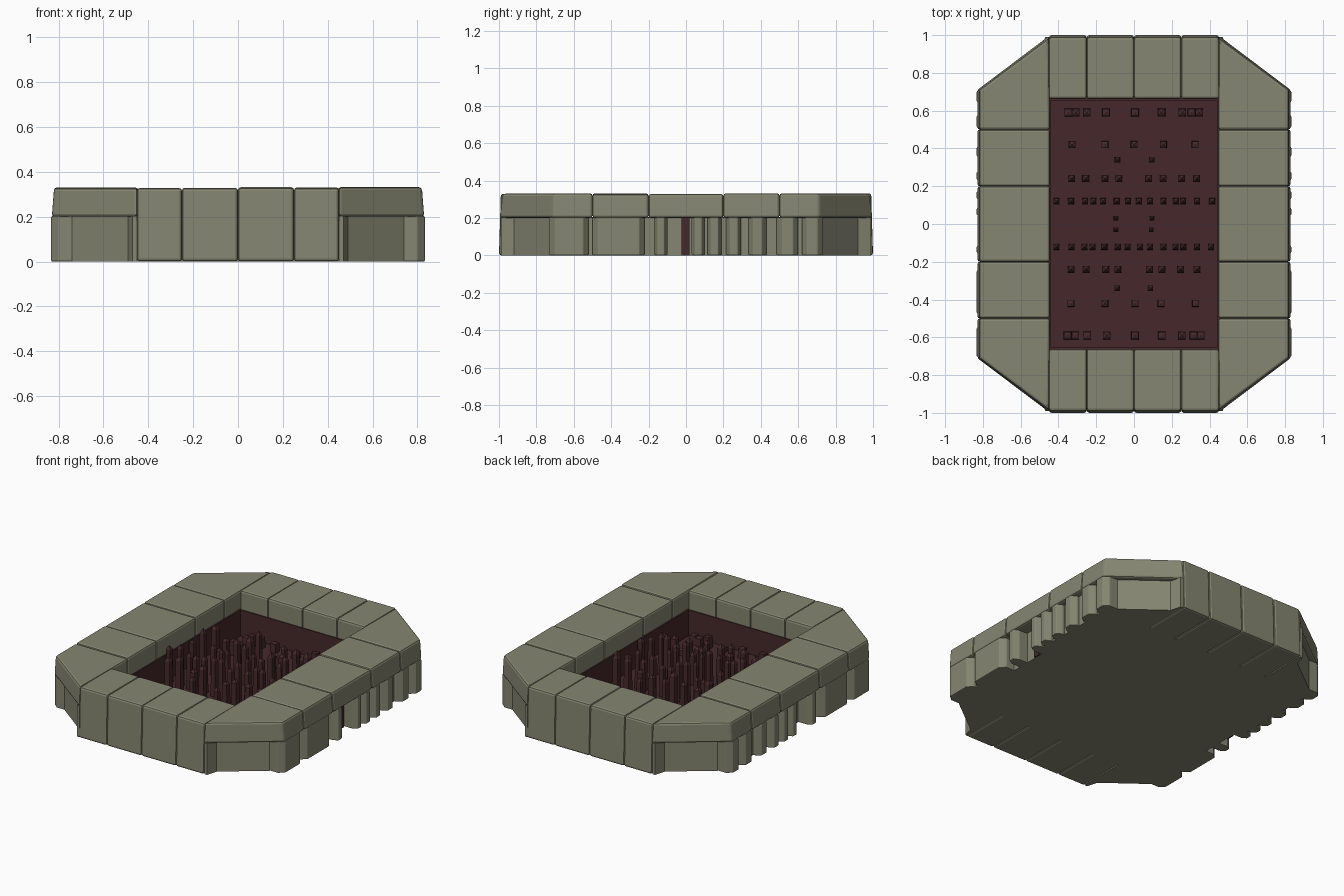
import bpy, bmesh, random

if "Cube" in bpy.data.objects:
    bpy.data.objects.remove(bpy.data.objects["Cube"])

random.seed(4)

def material(name, rgb):
    m = bpy.data.materials.new(name)
    m.diffuse_color = (*rgb, 1)
    m.use_nodes = True
    m.node_tree.nodes["Principled BSDF"].inputs["Base Color"].default_value = m.diffuse_color
    return m

STONE = material("grey green stone", (0.235, 0.236, 0.167))
RED = material("dark red", (0.061, 0.0215, 0.0235))

def finish(name, bm, mat, bevel=0):
    bmesh.ops.recalc_face_normals(bm, faces=bm.faces)
    me = bpy.data.meshes.new(name)
    bm.to_mesh(me)
    bm.free()
    me.materials.append(mat)
    ob = bpy.data.objects.new(name, me)
    bpy.context.collection.objects.link(ob)
    if bevel:
        mod = ob.modifiers.new("worn edges", 'BEVEL')
        mod.width = bevel
        mod.segments = 2
    return ob

def prism(name, pts, z0, z1, mat=STONE, bevel=0, taper=1):
    """Extrude a flat outline from z0 to z1; taper pulls the outer top edge in."""
    bm = bmesh.new()
    f = bm.faces.new([bm.verts.new((x, y, z0)) for x, y in pts])
    r = bmesh.ops.extrude_face_region(bm, geom=[f])
    for v in r["geom"]:
        if isinstance(v, bmesh.types.BMVert):
            v.co.z = z1
            if abs(v.co.x) > .6:
                v.co.x *= taper
            if abs(v.co.y) > .9:
                v.co.y *= taper
    return finish(name, bm, mat, bevel)

def rect(x0, x1, y0, y1):
    return [(x0, y0), (x1, y0), (x1, y1), (x0, y1)]

def top():
    return 0.33 + random.uniform(-0.003, 0.002)

# Front and back stones, full height
for s, side in ((-1, "front"), (1, "back")):
    for a, b in ((-.45, -.25), (-.25, 0), (0, .25), (.25, .45)):
        prism(side + "_wall_stone", rect(a, b, s * .662, s * 1.0), 0, top(),
              bevel=.013, taper=.99)

for s, side in ((-1, "left"), (1, "right")):
    # Side rim stones
    for a, b in ((-.5, -.2), (-.2, .2), (.2, .5)):
        prism(side + "_rim_stone", rect(s * .445, s * .83, a, b), .2, top(),
              bevel=.013, taper=.988)
    # Chamfered corner rim stones
    for t in (-1, 1):
        prism(side + "_corner_rim_stone",
              [(s * x, t * y) for x, y in ((.445, .5), (.83, .5), (.83, .71), (.45, .997))],
              .2, top(), bevel=.013, taper=.988)
    # Recessed lower wall
    prism(side + "_lower_wall",
          [(s * x, y) for x, y in ((.45, -.99), (.47, -.99), (.49, -.92), (.74, -.73),
                                   (.74, .73), (.49, .92), (.47, .99), (.45, .99))], 0, .203)
    # Backing that makes the narrow slots shallow
    for a, b in ((-.7, -.24), (.06, .7)):
        prism(side + "_slot_back", rect(s * .72, s * .785, a, b), 0, .203)
    # Buttresses with slots between them
    for a, b in ((-.73, -.52), (-.5, -.22), (-.17, -.1), (.03, .1), (.115, .19), (.215, .295),
                 (.335, .43), (.485, .6), (.62, .73)):
        c = min(.03, (b - a) * .25)
        prism(side + "_buttress",
              [(s * x, y) for x, y in ((.72, a), (.80, a), (.833, a + c),
                                       (.833, b - c), (.80, b), (.72, b))], 0, .203, bevel=.005)
    # Red strip in the wide opening
    prism(side + "_red_strip", rect(s * .73, s * .75, -.025, .02), 0, .2, RED)
    # Red pit lining
    prism(side + "_pit_lining", rect(s * .44, s * .46, -.67, .67), .01, .205, RED)
    prism(side + "_end_pit_lining", rect(-.45, .45, s * .655, s * .68), .01, .205, RED)

# Base and pit floor
prism("base_plate", rect(-.46, .46, -.68, .68), 0, .015)
prism("pit_floor", rect(-.45, .45, -.67, .67), .012, .035, RED)

# Spikes: square shafts with blunt pointed tips
def spike(bm, x, y, h, w):
    x += random.uniform(-.006, .006)
    rings = []
    for z, k in ((.02, 1), (.02 + h * .9, .9)):
        rings.append([bm.verts.new((x + i * w * k / 2, y + j * w * k / 2, z))
                      for i, j in ((-1, -1), (1, -1), (1, 1), (-1, 1))])
    tip = bm.verts.new((x, y, .02 + h))
    lo, hi = rings
    for i in range(4):
        j = (i + 1) % 4
        bm.faces.new((lo[i], lo[j], hi[j], hi[i]))
        bm.faces.new((hi[i], hi[j], tip))

tall = bmesh.new()
low = bmesh.new()
for s in (-1, 1):
    for x in (.03, .09, .16, .215, .26, .335, .41):
        for m in (-1, 1):
            spike(tall, m * x, s * .12, random.uniform(.2, .3), .033)
    for x in (.08, .15, .25, .33):
        for m in (-1, 1):
            spike(tall, m * x, s * .24, random.uniform(.2, .28), .038)
    for m in (-1, 1):
        spike(tall, m * .09, s * .34, random.uniform(.2, .28), .03)
        spike(tall, m * .09, s * .03, random.uniform(.22, .3), .025)
    for x in (-.35, -.31, -.25, -.15, 0, .15, .25, .31, .35):
        spike(low, x, s * .59, random.uniform(.05, .1), .042)
    for x in (-.33, -.15, 0, .15, .33):
        spike(low, x, s * .42, random.uniform(.05, .12), .038)
finish("tall_spikes", tall, RED)
finish("low_spikes", low, RED)
